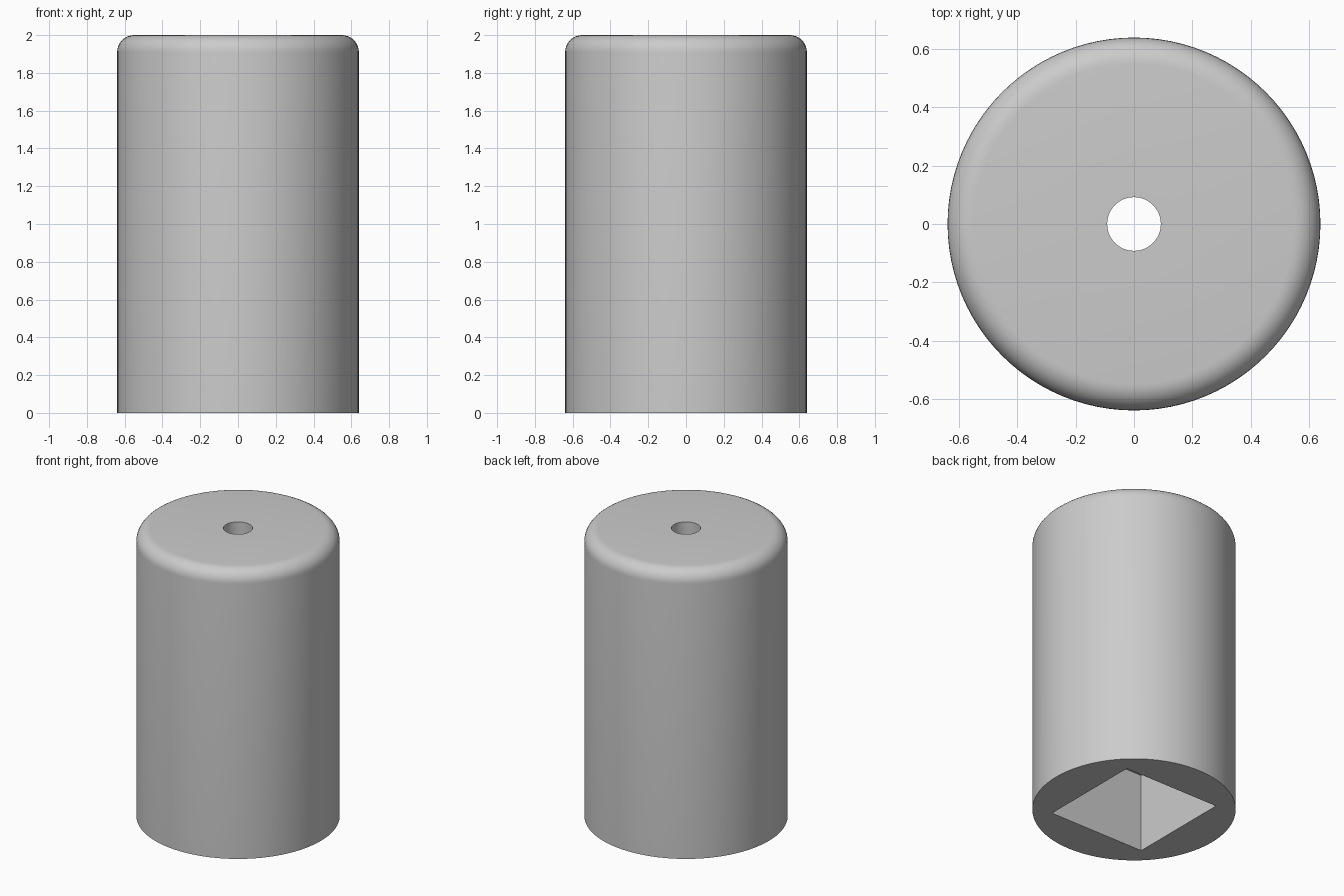
import bpy
import bmesh
import math

if "Cube" in bpy.data.objects:
    bpy.data.objects.remove(bpy.data.objects["Cube"])

SEGMENTS = 96
OUTER_R = 0.64
HEIGHT = 2.0
FILLET = 0.09
HOLE_R = 0.092
HALF_SQUARE = 0.366
POCKET_DEPTH = 0.545

bm = bmesh.new()


def ring(z, radius_at):
    """One loop of vertices; radius_at gives the radius for an angle."""
    loop = []
    for i in range(SEGMENTS):
        a = 2 * math.pi * i / SEGMENTS
        r = radius_at(a)
        loop.append(bm.verts.new((r * math.cos(a), r * math.sin(a), z)))
    return loop


def circle(r):
    return lambda a: r


def square(a):
    return HALF_SQUARE / max(abs(math.cos(a)), abs(math.sin(a)))


# Outer wall and rounded top rim
loops = [ring(0, circle(OUTER_R))]
for i in range(9):
    t = math.pi / 2 * i / 8
    loops.append(ring(HEIGHT - FILLET + FILLET * math.sin(t),
                      circle(OUTER_R - FILLET + FILLET * math.cos(t))))

# Round through hole, opening into the square pocket underneath
loops += [
    ring(HEIGHT, circle(HOLE_R)),
    ring(POCKET_DEPTH, circle(HOLE_R)),
    ring(POCKET_DEPTH, square),
    ring(0, square),
]

# Skin neighbouring loops; the last joins the first across the base
for k, low in enumerate(loops):
    high = loops[(k + 1) % len(loops)]
    for i in range(SEGMENTS):
        j = (i + 1) % SEGMENTS
        bm.faces.new((low[i], low[j], high[j], high[i]))

bmesh.ops.recalc_face_normals(bm, faces=bm.faces)
mesh = bpy.data.meshes.new("cylinder_body")
bm.to_mesh(mesh)
bm.free()

body = bpy.data.objects.new("cylinder_body", mesh)
bpy.context.collection.objects.link(body)

# Plain grey finish
grey = bpy.data.materials.new("light_grey")
grey.diffuse_color = (0.6, 0.6, 0.6, 1.0)
grey.use_nodes = True
grey.node_tree.nodes["Principled BSDF"].inputs["Base Color"].default_value = grey.diffuse_color
mesh.materials.append(grey)

# Smooth curves with crisp hole and pocket edges
bpy.context.view_layer.objects.active = body
body.select_set(True)
bpy.ops.object.shade_smooth_by_angle(angle=math.radians(30))
